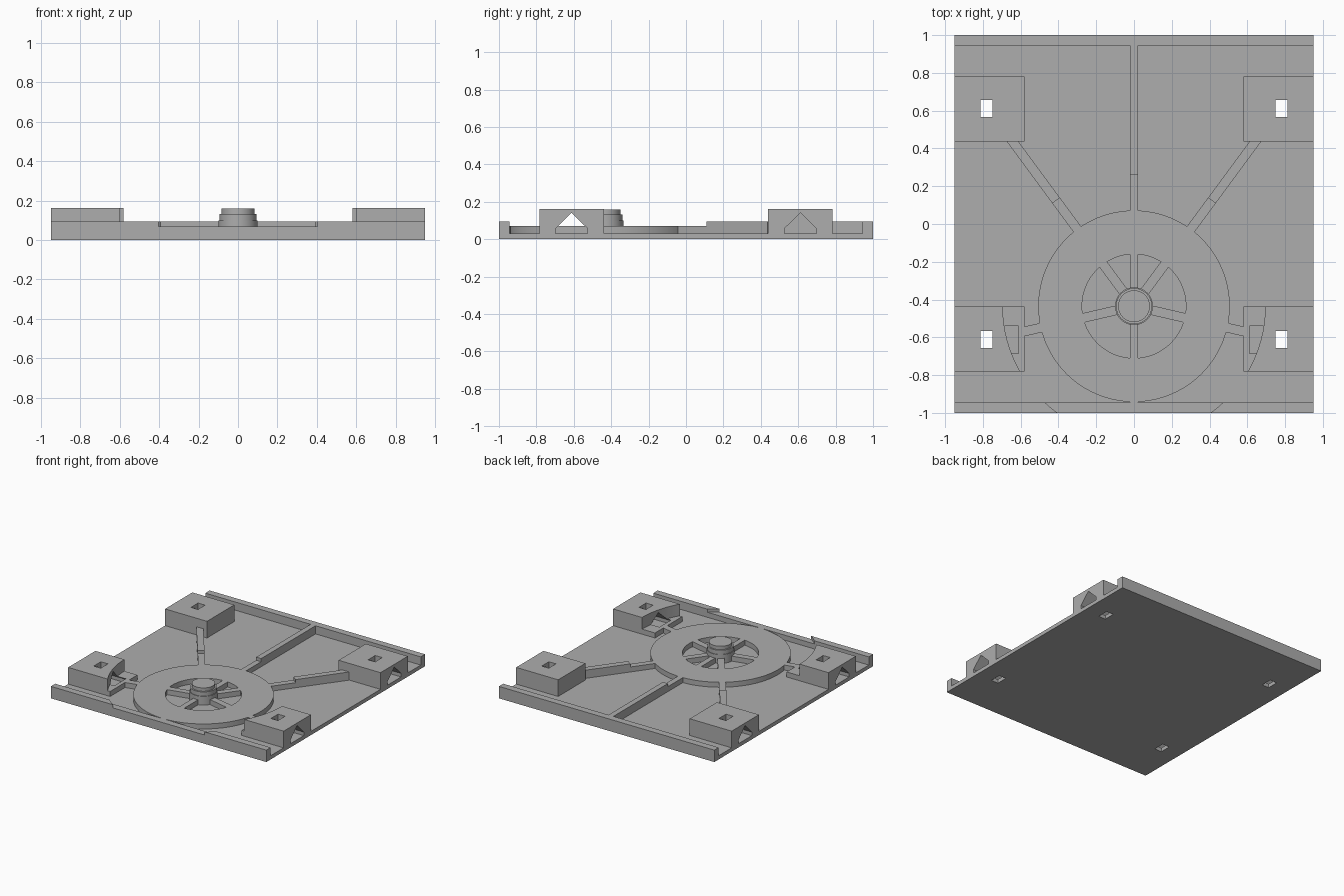
import bpy, bmesh, math
from mathutils import Matrix, Vector

cube = bpy.data.objects.get("Cube")
if cube:
    bpy.data.objects.remove(cube, do_unlink=True)

grey = bpy.data.materials.new("plain grey")
grey.use_nodes = True
colour = (0.42, 0.42, 0.42, 1)
grey.diffuse_color = colour
grey.node_tree.nodes["Principled BSDF"].inputs["Base Color"].default_value = colour

CY = -0.435      # wheel centre on y
FLOOR = 0.03     # top of the plate
LOW, HIGH = 0.07, 0.095
CLEAR = 0.695    # radius of the lowered zone round the wheel


def finish(name, bm):
    bmesh.ops.recalc_face_normals(bm, faces=bm.faces)
    mesh = bpy.data.meshes.new(name)
    bm.to_mesh(mesh)
    bm.free()
    ob = bpy.data.objects.new(name, mesh)
    bpy.context.collection.objects.link(ob)
    mesh.materials.append(grey)
    return ob


def box(name, x, y, z, turn=None):
    bm = bmesh.new()
    bmesh.ops.create_cube(bm, size=1)
    for v in bm.verts:
        v.co = [r[0] + (c + 0.5) * (r[1] - r[0]) for c, r in zip(v.co, (x, y, z))]
    if turn:
        bm.transform(turn)
    return finish(name, bm)


def disc(name, radius, z0, z1, sides=96):
    bm = bmesh.new()
    bmesh.ops.create_cone(bm, cap_ends=True, segments=sides, radius1=radius, radius2=radius,
                          depth=z1 - z0, matrix=Matrix.Translation((0, CY, (z0 + z1) / 2)))
    return finish(name, bm)


def prism(name, profile, x0, x1):
    """Extrude a (y, z) outline along x."""
    bm = bmesh.new()
    face = bm.faces.new([bm.verts.new((x0, y, z)) for y, z in profile])
    new = bmesh.ops.extrude_face_region(bm, geom=[face])["geom"]
    bmesh.ops.translate(bm, vec=(x1 - x0, 0, 0),
                        verts=[g for g in new if isinstance(g, bmesh.types.BMVert)])
    return finish(name, bm)


def combine(ob, tool, operation):
    """Apply a boolean and throw the tool away."""
    mod = ob.modifiers.new("combine", "BOOLEAN")
    mod.operation, mod.solver, mod.object = operation, "EXACT", tool
    bpy.context.view_layer.update()
    result = bpy.data.meshes.new_from_object(
        ob.evaluated_get(bpy.context.evaluated_depsgraph_get()))
    ob.modifiers.clear()
    ob.data = result
    bpy.data.objects.remove(tool, do_unlink=True)


def smooth(ob):
    bpy.ops.object.select_all(action="DESELECT")
    ob.select_set(True)
    bpy.context.view_layer.objects.active = ob
    bpy.ops.object.shade_smooth_by_angle(angle=math.radians(25))


# Plate with a front and a back wall
plate = prism("base_plate", [(-1, 0), (1, 0), (1, HIGH), (0.945, HIGH), (0.945, FLOOR),
                             (-0.945, FLOOR), (-0.945, HIGH), (-1, HIGH)], -0.95, 0.95)

# Four corner blocks
for sx in (-1, 1):
    for yc in (-0.61, 0.61):
        xs = sorted((sx * 0.58, sx * 0.95))
        combine(plate, box("block", xs, (yc - 0.172, yc + 0.172), (0.01, 0.163)), "UNION")

# Lowered round zone around the wheel
combine(plate, disc("zone_cutter", CLEAR, LOW, 0.3), "DIFFERENCE")

# Gabled tunnels from the sides and square holes from above
for sx in (-1, 1):
    for yc in (-0.612, 0.612):
        tunnel = [(yc - 0.085, FLOOR), (yc + 0.085, FLOOR), (yc + 0.085, 0.058),
                  (yc, 0.142), (yc - 0.085, 0.058)]
        combine(plate, prism("tunnel_cutter", tunnel, sx * 0.612, sx * 1.1), "DIFFERENCE")
        xs = sorted((sx * 0.75, sx * 0.812))
        combine(plate, box("hole_cutter", xs, (yc - 0.045, yc + 0.045), (-0.1, 0.3)), "DIFFERENCE")

# Wheel ring with spokes that run on outward as ribs
wheel = disc("wheel_and_ribs", 0.507, 0.02, 0.1)
combine(wheel, disc("ring_cutter", 0.275, -0.1, 0.3), "DIFFERENCE")
ribs = [(90, 1.4, 0.022), (-90, 0.525, 0.022), (53.6, 1.1, 0.025), (126.4, 1.1, 0.025),
        (-13, 0.615, 0.025), (193, 0.615, 0.025)]
for angle, length, half in ribs:
    turn = Matrix.Translation((0, CY, 0)) @ Matrix.Rotation(math.radians(angle), 4, "Z")
    combine(wheel, box("rib", (0.05, length), (-half, half), (0.02, HIGH), turn), "UNION")
combine(wheel, disc("zone_cutter", CLEAR, LOW, 0.3), "DIFFERENCE")

# Stepped hub
hub = disc("hub", 0.1, 0.02, 0.1)
combine(hub, disc("hub_collar", 0.095, 0.05, 0.133), "UNION")
combine(hub, disc("hub_cap", 0.084, 0.05, 0.16), "UNION")

for part in (plate, wheel, hub):
    smooth(part)
